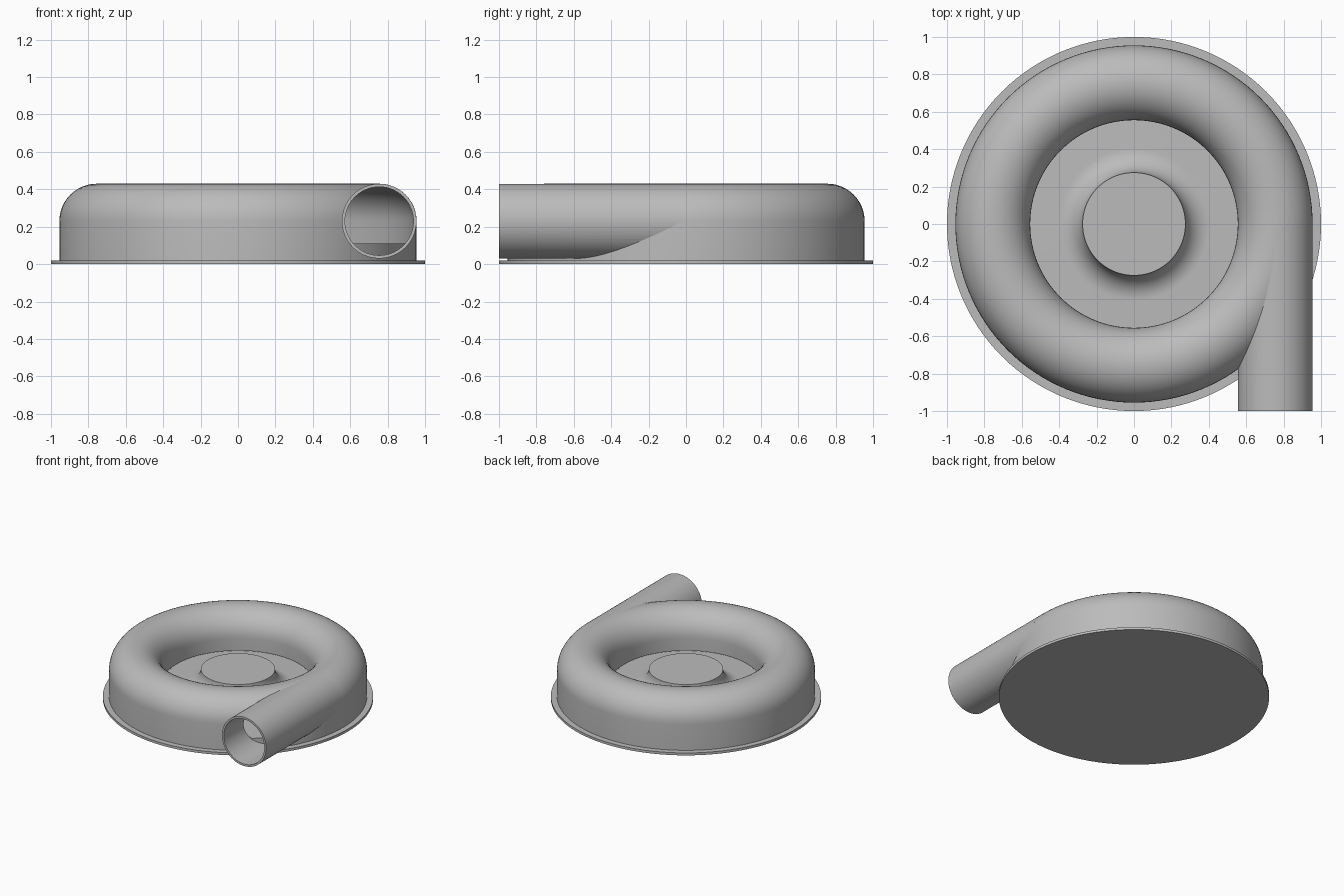
import bpy, bmesh, math
from mathutils import Matrix, Vector

cube = bpy.data.objects.get("Cube")
if cube:
    bpy.data.objects.remove(cube, do_unlink=True)

grey = bpy.data.materials.new("plain grey")
grey.use_nodes = True
colour = (0.5, 0.5, 0.5, 1)
grey.diffuse_color = colour
grey.node_tree.nodes["Principled BSDF"].inputs["Base Color"].default_value = colour

RING, TUBE, BORE, MID = 0.755, 0.2, 0.185, 0.23   # volute sizes
FLOOR, HUB_R, HUB_TOP = 0.11, 0.275, 0.24


def finish(name, bm):
    bmesh.ops.remove_doubles(bm, verts=bm.verts, dist=1e-5)
    bmesh.ops.recalc_face_normals(bm, faces=bm.faces)
    mesh = bpy.data.meshes.new(name)
    bm.to_mesh(mesh)
    bm.free()
    mesh.materials.append(grey)
    obj = bpy.data.objects.new(name, mesh)
    bpy.context.collection.objects.link(obj)
    return obj


def lathe(name, profile, closed=False, steps=128):
    """Spin an (r, z) profile around the z axis."""
    bm = bmesh.new()
    verts = [bm.verts.new((r, 0, z)) for r, z in profile]
    edges = [bm.edges.new(pair) for pair in zip(verts, verts[1:])]
    if closed:
        edges.append(bm.edges.new((verts[-1], verts[0])))
    bmesh.ops.spin(bm, geom=verts + edges, cent=(0, 0, 0), axis=(0, 0, 1),
                   angle=math.tau, steps=steps, use_duplicate=False)
    return finish(name, bm)


def arch(radius, count=24):
    """Half circle over the ring, from the outer side to the inner side."""
    angles = [math.pi * i / count for i in range(count + 1)]
    return [(RING + radius * math.cos(a), MID + radius * math.sin(a)) for a in angles]


def outlet(name, radii, front, back):
    """Lathe a pipe along y: one radius is solid, two make a tube."""
    a, b = max(radii), (min(radii) if len(radii) > 1 else 0)
    pipe = lathe(name, [(b, front), (a, front), (a, back), (b, back)],
                 closed=b > 0, steps=64)
    pipe.data.transform(Matrix.Translation((RING, 0, MID))
                        @ Matrix.Rotation(-math.pi / 2, 4, 'X'))
    return pipe


def cut(target, cutter):
    mod = target.modifiers.new("cut", 'BOOLEAN')
    mod.operation, mod.solver, mod.object = 'DIFFERENCE', 'EXACT', cutter
    bpy.context.view_layer.objects.active = target
    bpy.ops.object.modifier_apply(modifier=mod.name)
    bpy.data.objects.remove(cutter, do_unlink=True)


# Round base plate
base = lathe("base_plate", [(0, 0), (1, 0), (1, 0.02), (0, 0.02)])

# Raised floor sweeping up to the central hub
fillet = HUB_TOP - FLOOR
sweep = [(HUB_R + fillet * (1 - math.cos(a)), HUB_TOP - fillet * math.sin(a))
         for a in (math.pi / 2 * i / 16 for i in range(17))]
floor = lathe("floor_and_hub", [(0, HUB_TOP)] + sweep
              + [(RING + BORE + 0.005, FLOOR), (RING + BORE + 0.005, 0.015), (0, 0.015)])

# Thin volute shell: straight outer wall, rounded top, short inner wall
outer, inner = arch(TUBE), arch(BORE)
housing = lathe("volute_housing",
                [(RING + TUBE, 0.015)] + outer + [(RING - TUBE, 0.13), (RING - BORE, 0.13)]
                + inner[::-1] + [(RING + BORE, 0.015)], closed=True)
cut(housing, outlet("bore_cutter", [0.183], -1.1, -0.02))

# Straight tangential outlet, trimmed where it enters the volute
pipe = outlet("outlet_pipe", [TUBE - 0.0005, 0.183], -1, -0.02)
void = lathe("void_cutter", [(RING + BORE, 0.005)] + inner + [(RING - BORE, 0.005)], closed=True)
cut(pipe, void)

for obj in (base, floor, housing, pipe):
    bpy.ops.object.select_all(action='DESELECT')
    obj.select_set(True)
    bpy.context.view_layer.objects.active = obj
    bpy.ops.object.shade_smooth_by_angle(angle=math.radians(35))
